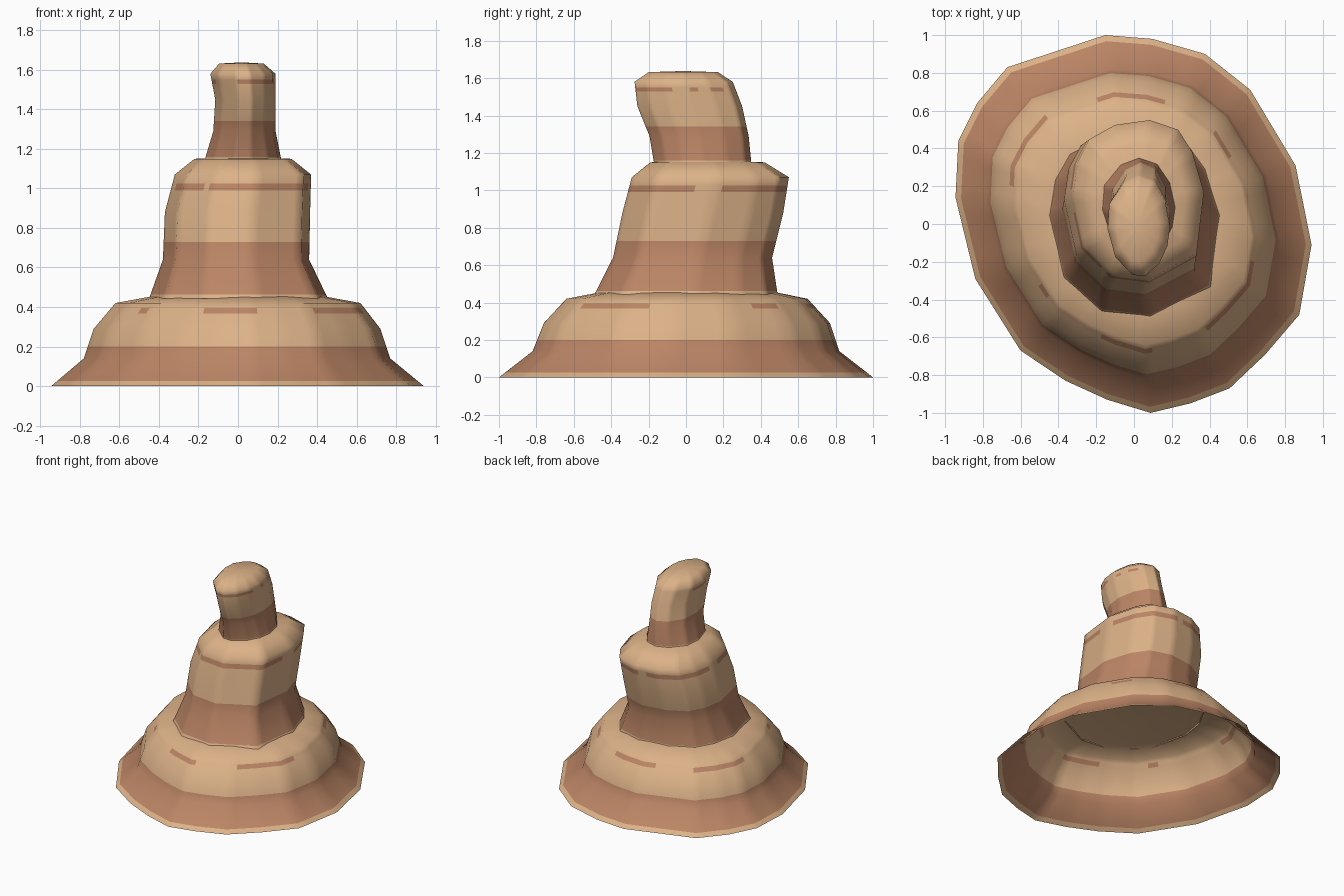
import bpy, math

if "Cube" in bpy.data.objects:
    bpy.data.objects.remove(bpy.data.objects["Cube"])


def material(name, rgb):
    m = bpy.data.materials.new(name)
    m.diffuse_color = (*rgb, 1)
    m.use_nodes = True
    m.node_tree.nodes["Principled BSDF"].inputs["Base Color"].default_value = m.diffuse_color
    return m


TAN = material("sand tan", (0.72, 0.445, 0.246))
BROWN = material("clay brown", (0.50, 0.235, 0.13))


def normalise(pts, sub):
    """Subdivide a closed outline and map its bounds to -1..1."""
    xs, ys = [p[0] for p in pts], [p[1] for p in pts]
    cx, cy = (max(xs) + min(xs)) / 2, (max(ys) + min(ys)) / 2
    hx, hy = (max(xs) - min(xs)) / 2, (max(ys) - min(ys)) / 2
    out = []
    for i, a in enumerate(pts):
        b = pts[(i + 1) % len(pts)]
        for k in range(sub):
            t = k / sub
            out.append(((a[0] + (b[0] - a[0]) * t - cx) / hx,
                        (a[1] + (b[1] - a[1]) * t - cy) / hy))
    return out


def bounds_at(rows, z):
    for a, b in zip(rows, rows[1:]):
        if a[0] <= z <= b[0]:
            t = (z - a[0]) / (b[0] - a[0])
            return [p + (q - p) * t for p, q in zip(a[1:], b[1:])]


def tier(name, outline, sub, rows, brown, stripe, patches, rise):
    """Loft of rings (z, xmin, xmax, ymin, ymax), open below, capped on top."""
    ring = normalise(outline, sub)
    n = len(ring)
    zs = sorted({r[0] for r in rows} | set(brown) | set(stripe))
    verts, faces, mats = [], [], []
    for z in zs:
        x0, x1, y0, y1 = bounds_at(rows, z)
        verts += [((x0 + x1) / 2 + u * (x1 - x0) / 2,
                   (y0 + y1) / 2 + v * (y1 - y0) / 2, z) for u, v in ring]
    for k in range(len(zs) - 1):
        zm = (zs[k] + zs[k + 1]) / 2
        for i in range(n):
            j = (i + 1) % n
            faces.append((k * n + i, k * n + j, (k + 1) * n + j, (k + 1) * n + i))
            ang = math.degrees(math.atan2(ring[i][1] + ring[j][1], ring[i][0] + ring[j][0])) % 360
            dab = stripe[0] < zm < stripe[1] and any(a <= ang <= b for a, b in patches)
            mats.append(int(brown[0] < zm < brown[1] or dab))
    # slightly domed top
    x0, x1, y0, y1 = rows[-1][1:]
    verts.append(((x0 + x1) / 2, (y0 + y1) / 2, zs[-1] + rise))
    base = (len(zs) - 1) * n
    for i in range(n):
        faces.append((base + i, base + (i + 1) % n, len(verts) - 1))
        mats.append(0)
    me = bpy.data.meshes.new(name)
    me.from_pydata(verts, [], faces)
    me.materials.append(TAN)
    me.materials.append(BROWN)
    for p, m in zip(me.polygons, mats):
        p.material_index = m
        p.use_smooth = True
    ob = bpy.data.objects.new(name, me)
    bpy.context.collection.objects.link(ob)
    return ob


# Wide flared base
base_outline = [(-.15, 1), (-.67, .83), (-.83, .64), (-.93, .44), (-.945, .14), (-.84, -.29),
                (-.60, -.67), (-.36, -.83), (-.14, -.93), (.09, -1), (.30, -.95), (.51, -.87),
                (.70, -.69), (.88, -.48), (.945, -.11), (.86, .31), (.62, .71), (.38, .90), (.10, .98)]
tier("lower_rock_tier", base_outline, 4,
     [(0, -.945, .94, -1, 1), (.14, -.78, .77, -.82, .82), (.29, -.73, .72, -.76, .77),
      (.42, -.62, .62, -.64, .65), (.455, -.43, .43, -.46, .48)],
     (.025, .2), (.368, .395),
     [(36, 44), (74, 110), (128, 163), (213, 222), (254, 278), (306, 342)], .004)

# Leaning middle block
mid_outline = [(-.17, -.46), (.09, -.49), (.41, -.33), (.46, .05), (.38, .30), (.28, .44),
               (.08, .50), (-.16, .47), (-.34, .38), (-.42, .24), (-.45, .05), (-.37, -.28)]
tier("middle_rock_tier", mid_outline, 6,
     [(.443, -.45, .455, -.49, .49), (.64, -.38, .36, -.39, .46), (.88, -.37, .365, -.34, .52),
      (1.07, -.32, .37, -.29, .55), (1.15, -.22, .27, -.19, .42)],
     (.462, .73), (.99, 1.025), [(10, 85), (95, 172), (188, 235), (242, 350)], .006)

# Narrow pinnacle leaning to the front
top_outline = [(1, 0), (.85, .5), (.5, .88), (0, 1), (-.5, .86), (-.95, .45),
               (-1, -.05), (-.75, -.62), (-.2, -.98), (.2, -1), (.65, -.76), (.92, -.4)]
tier("top_rock_pinnacle", top_outline, 6,
     [(1.14, -.17, .22, -.17, .35), (1.29, -.125, .19, -.195, .335), (1.45, -.115, .19, -.26, .30),
      (1.58, -.14, .19, -.275, .25), (1.632, -.095, .13, -.2, .17)],
     (1.16, 1.34), (1.528, 1.55), [(4, 15), (30, 52), (160, 200), (260, 294), (298, 343)], .006)
